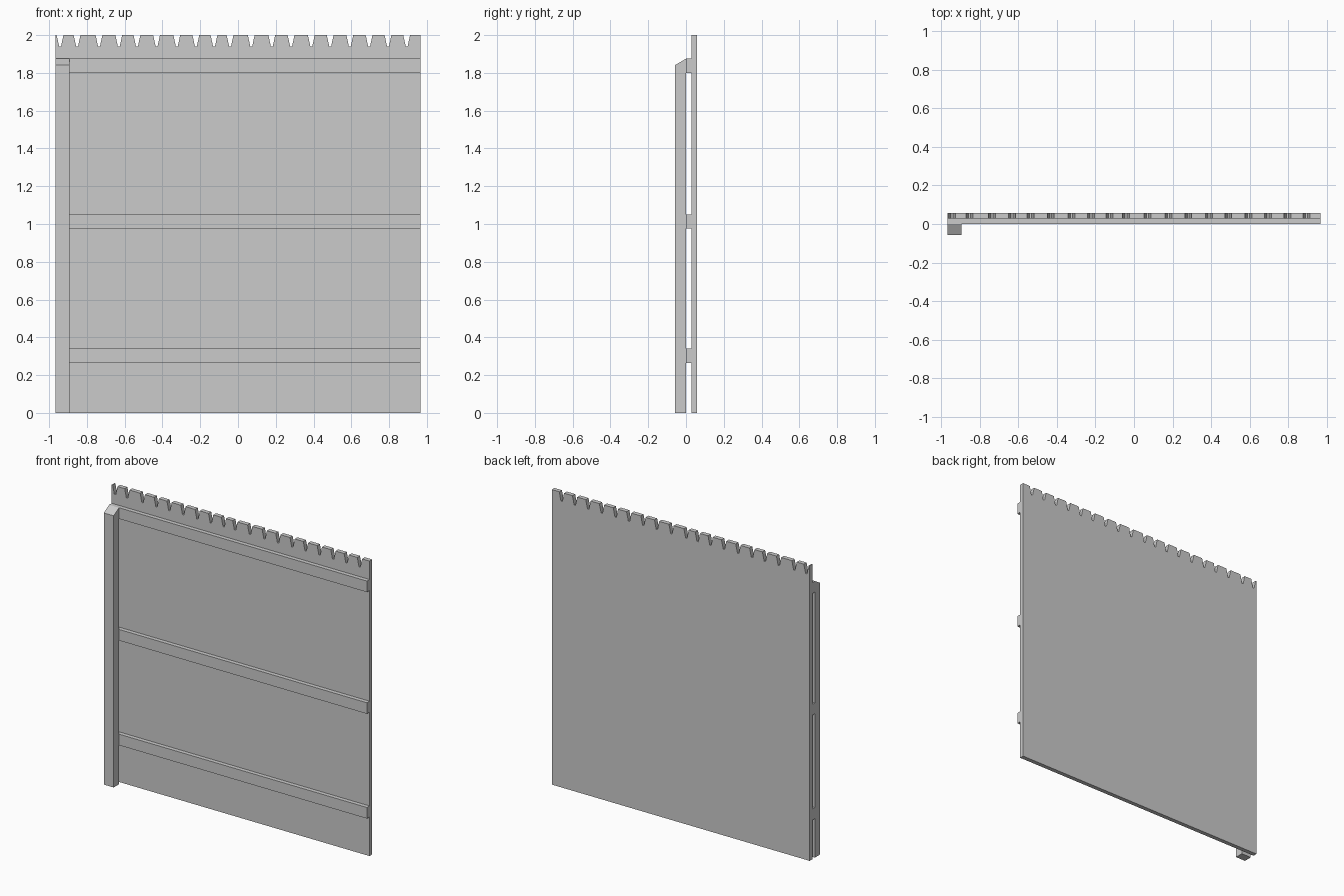
import bpy
import bmesh

cube = bpy.data.objects.get("Cube")
if cube:
    bpy.data.objects.remove(cube, do_unlink=True)

grey = bpy.data.materials.new("plain grey")
grey.use_nodes = True
COLOUR = (0.6, 0.6, 0.6, 1)
grey.diffuse_color = COLOUR
grey.node_tree.nodes["Principled BSDF"].inputs["Base Color"].default_value = COLOUR

HALF = 0.967        # half the fence width
FRONT, POST_BACK, BOARD_FRONT, BACK = -0.057, 0.0, 0.028, 0.057


def extrude_profile(name, points, offset):
    """Extrude a flat outline along an offset into a closed solid."""
    bm = bmesh.new()
    face = bm.faces.new([bm.verts.new(p) for p in points])
    moved = bmesh.ops.extrude_face_region(bm, geom=[face], use_keep_orig=True)
    verts = [v for v in moved["geom"] if isinstance(v, bmesh.types.BMVert)]
    bmesh.ops.translate(bm, verts=verts, vec=offset)
    bmesh.ops.recalc_face_normals(bm, faces=bm.faces)
    mesh = bpy.data.meshes.new(name)
    bm.to_mesh(mesh)
    bm.free()
    mesh.materials.append(grey)
    obj = bpy.data.objects.new(name, mesh)
    bpy.context.collection.objects.link(obj)
    return obj


# Boarding with tapered notches along the top edge
notches = [-0.942, -0.852, -0.736, -0.631, -0.535, -0.431, -0.324, -0.223,
           -0.127, -0.042, 0.07, 0.179, 0.281, 0.388, 0.488, 0.592, 0.694,
           0.794, 0.893]
outline = [(HALF, 0), (-HALF, 0), (-HALF, 2)]
for x in notches:
    outline += [(x - 0.018, 2), (x - 0.005, 1.94), (x + 0.005, 1.94), (x + 0.018, 2)]
outline.append((HALF, 2))
extrude_profile("boarding", [(x, BOARD_FRONT, z) for x, z in outline],
                (0, BACK - BOARD_FRONT, 0))

# Three horizontal rails
for name, z in (("bottom_rail", 0.265), ("middle_rail", 0.975), ("top_rail", 1.8)):
    section = [(POST_BACK, z), (BOARD_FRONT, z),
               (BOARD_FRONT, z + 0.075), (POST_BACK, z + 0.075)]
    extrude_profile(name, [(-HALF, y, h) for y, h in section], (2 * HALF, 0, 0))

# Post with a sloping top
section = [(FRONT, 0), (POST_BACK, 0), (POST_BACK, 1.875), (FRONT, 1.842)]
extrude_profile("post", [(-HALF, y, z) for y, z in section], (0.074, 0, 0))
